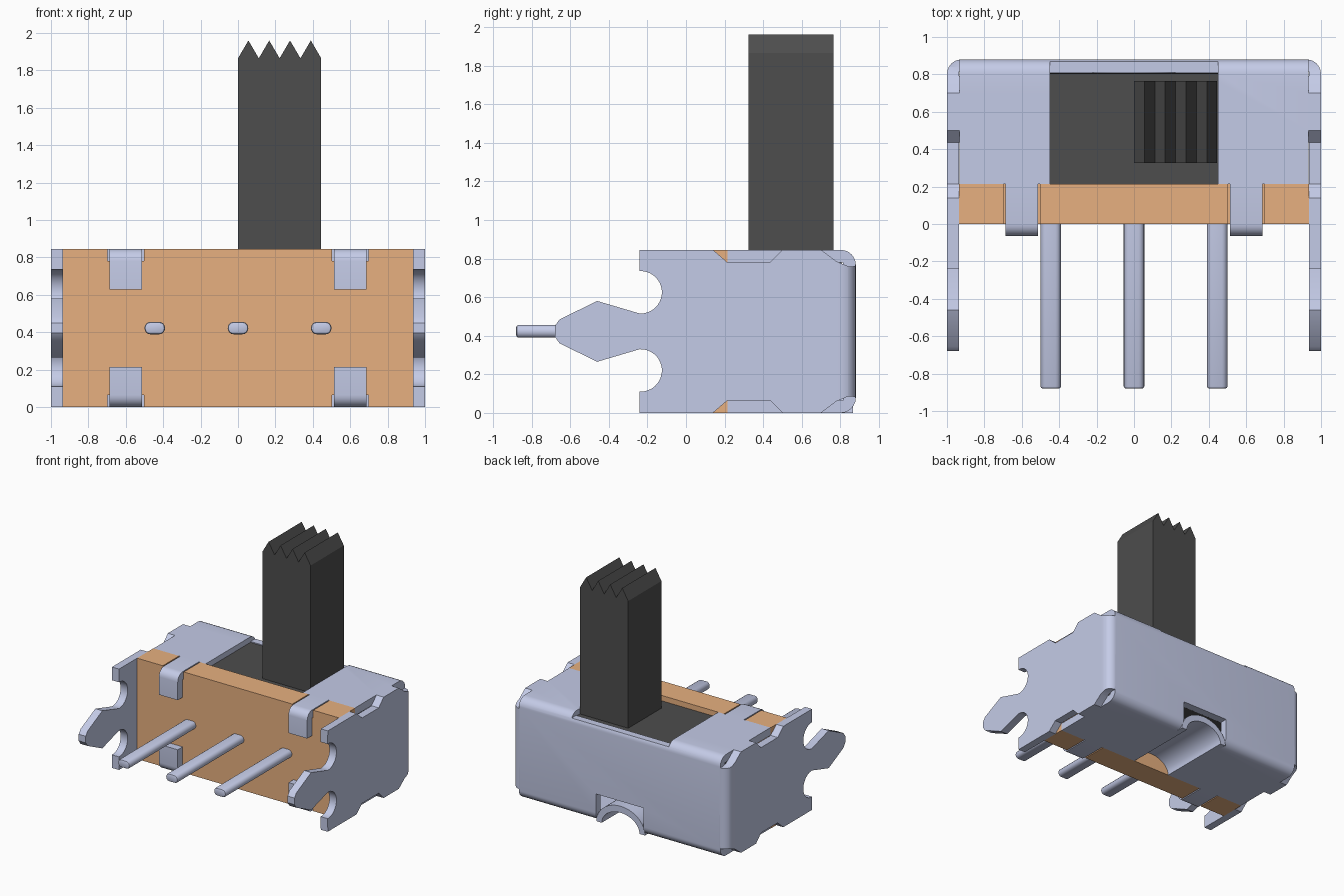
import bpy, bmesh, math

if "Cube" in bpy.data.objects:
    bpy.data.objects.remove(bpy.data.objects["Cube"])

H = 0.845      # case height
T = 0.065      # sheet thickness
SEAM = 0.215   # where the metal case meets the base block


def material(name, rgb):
    m = bpy.data.materials.new(name)
    m.diffuse_color = (*rgb, 1)
    m.use_nodes = True
    m.node_tree.nodes["Principled BSDF"].inputs["Base Color"].default_value = m.diffuse_color
    return m


METAL = material("pale metal", (0.591, 0.638, 0.855))
TAN = material("tan board", (0.863, 0.468, 0.231))
BLACK = material("dark plastic", (0.074, 0.074, 0.074))


def finish(bm, name, mat):
    bmesh.ops.recalc_face_normals(bm, faces=bm.faces)
    me = bpy.data.meshes.new(name)
    bm.to_mesh(me)
    bm.free()
    ob = bpy.data.objects.new(name, me)
    bpy.context.collection.objects.link(ob)
    me.materials.append(mat)
    return ob


def prism(name, pts, axis, a, b, mat=METAL, end_bevel=0):
    """Extrude a closed 2D outline along an axis from a to b."""
    def place(p, d):
        return {"x": (d, p[0], p[1]), "y": (p[0], d, p[1]), "z": (p[0], p[1], d)}[axis]
    bm = bmesh.new()
    face = bm.faces.new([bm.verts.new(place(p, a)) for p in pts])
    rim = list(face.edges)
    ext = bmesh.ops.extrude_face_region(bm, geom=[face], use_keep_orig=True)
    for v in (g for g in ext["geom"] if isinstance(g, bmesh.types.BMVert)):
        v.co["xyz".index(axis)] = b
    if end_bevel:
        bmesh.ops.bevel(bm, geom=rim, offset=end_bevel, segments=2, profile=0.5,
                        affect="EDGES")
    return finish(bm, name, mat)


def box(name, x, y, z, mat=METAL):
    return prism(name, [(x[0], y[0]), (x[1], y[0]), (x[1], y[1]), (x[0], y[1])],
                 "z", z[0], z[1], mat)


def arc(cx, cy, rx, ry, a0, a1, n):
    return [(cx + rx * math.cos(math.radians(a0 + (a1 - a0) * i / n)),
             cy + ry * math.sin(math.radians(a0 + (a1 - a0) * i / n))) for i in range(n + 1)]


def flip(pts):
    return [(p, H - z) for p, z in pts]


def cut(ob, cutter):
    mod = ob.modifiers.new("cut", "BOOLEAN")
    mod.operation, mod.solver, mod.object = "DIFFERENCE", "EXACT", cutter
    bpy.context.view_layer.objects.active = ob
    bpy.ops.object.modifier_apply(modifier=mod.name)
    bpy.data.objects.remove(cutter, do_unlink=True)


def smooth(ob):
    bpy.ops.object.select_all(action="DESELECT")
    ob.select_set(True)
    bpy.context.view_layer.objects.active = ob
    bpy.ops.object.shade_smooth_by_angle(angle=math.radians(32))


# metal case: block with rounded back edges, then hollowed
case = box("case", (-1, 1), (SEAM, 0.88), (0, H))
bm = bmesh.new()
bm.from_mesh(case.data)
back = [e for e in bm.edges if all(v.co.y > 0.87 for v in e.verts)]
bmesh.ops.bevel(bm, geom=back, offset=0.078, segments=6, profile=0.5, affect="EDGES")
bm.to_mesh(case.data)
bm.free()
cut(case, box("cavity", (-1 + T, 1 - T), (-1, 0.88 - T), (T, H - T)))
# slider window, with the back wall lowered behind it
cut(case, box("window", (-0.45, 0.45), (-1, 0.81), (0.7, 1)))
cut(case, box("window_back", (-0.45, 0.45), (0.7, 1), (0.805, 1)))
# opening in the floor and back wall around the arch
cut(case, box("floor_slot", (-0.2, 0.2), (0, 1), (-0.1, 0.1)))
cut(case, box("back_opening", (-0.22, 0.22), (0.79, 1), (-0.1, 0.235)))
# notches along the side edges and relief cuts at the back corners
notch = [(0.1, 0.9), (0.1, H - T), (0.435, H - T), (0.5, H), (0.5, 0.9)]
corner = [(0.7, 0.9), (0.7, H), (0.78, 0.785), (0.84, 0.76), (0.95, 0.76), (0.95, 0.9)]
for s in (-1, 1):
    for shape in (notch, corner):
        for pts in (shape, flip(shape)):
            cut(case, prism("relief", pts, "x", s * 0.933, s * 1.1))
smooth(case)

# raised arch in the floor
arch = prism("floor_arch", arc(0, 0, 0.225, 0.185, 0, 180, 24) +
             arc(0, 0, 0.175, 0.13, 180, 0, 24), "y", SEAM, 0.865)
smooth(arch)

# side ears with round bites and a pointed mounting leg
upper = ([(SEAM, H - T), (0.14, H), (-0.24, H)] +
         arc(-0.235, 0.625, 0.11, 0.11, 93, -82, 16) +
         [(-0.24, 0.515), (-0.46, 0.58), (-0.655, 0.485), (-0.68, 0.45)])
for s, side in ((-1, "left"), (1, "right")):
    ear = prism(side + "_ear", upper + flip(upper)[::-1], "x", s * (1 - T), s)
    smooth(ear)

# base block with slots for the folded tabs
slots = [(-0.935, H)]
for c in (-0.6, 0.6):
    slots += [(c - 0.097, H), (c - 0.097, H - T), (c + 0.097, H - T), (c + 0.097, H)]
slots.append((0.935, H))
prism("base_block", slots + flip(slots)[::-1], "y", 0, SEAM, TAN)

# tabs folded over the base block
tab = ([(SEAM, H)] + arc(0, H - T, T, T, 90, 180, 6) +
       [(-T, 0.63), (0, 0.63), (0, H - T), (SEAM, H - T)])
for c in (-0.6, 0.6):
    for pts, name in ((tab, "top_tab"), (flip(tab), "bottom_tab")):
        smooth(prism(name, pts, "x", c - 0.087, c + 0.087))

# contact pins
for c in (-0.445, 0, 0.445):
    outline = (arc(c + 0.025, H / 2, 0.03, 0.033, -90, 90, 8) +
               arc(c - 0.025, H / 2, 0.03, 0.033, 90, 270, 8))
    smooth(prism("pin", outline, "y", -0.88, 0.02, METAL, 0.012))

# slider carriage and toothed lever
box("slider", (-0.6, 0.6), (SEAM, 0.808), (0.24, 0.775), BLACK)
box("slider_top", (-0.448, 0.448), (SEAM, 0.805), (0.77, 0.8), BLACK)
step = 0.445 / 8
teeth = [(i * step, 1.96 if i % 2 else 1.865) for i in range(9)]
prism("lever", [(0.445, 0.7), (0, 0.7)] + teeth, "y", 0.325, 0.765, BLACK)
